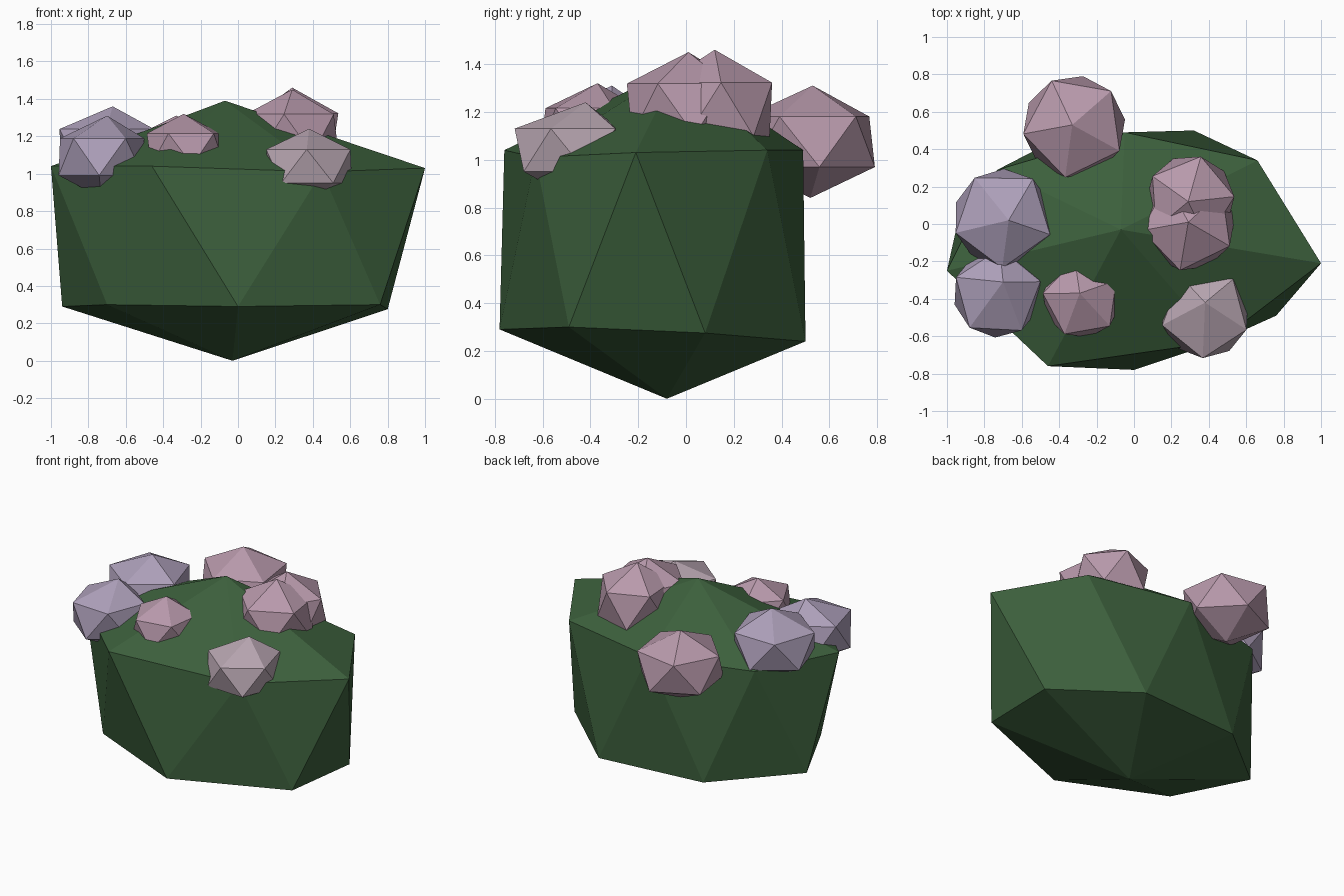
import bpy, bmesh
from math import sin, cos, radians

if "Cube" in bpy.data.objects:
    bpy.data.objects.remove(bpy.data.objects["Cube"])


def material(name, rgb):
    m = bpy.data.materials.new(name)
    m.diffuse_color = (*rgb, 1)
    m.use_nodes = True
    m.node_tree.nodes["Principled BSDF"].inputs["Base Color"].default_value = m.diffuse_color
    return m


def faceted_ball(name, top, upper, lower, bottom, mat):
    """Closed ball: two staggered rings, capped by a point at each end.
    lower[i] sits between upper[i] and upper[i+1], rings run anticlockwise."""
    bm = bmesh.new()
    t, b = bm.verts.new(top), bm.verts.new(bottom)
    u = [bm.verts.new(p) for p in upper]
    w = [bm.verts.new(p) for p in lower]
    n = len(u)
    for i in range(n):
        j = (i + 1) % n
        bm.faces.new((t, u[i], u[j]))
        bm.faces.new((u[i], w[i], u[j]))
        bm.faces.new((w[i], w[j], u[j]))
        bm.faces.new((b, w[j], w[i]))
    bmesh.ops.recalc_face_normals(bm, faces=bm.faces)
    me = bpy.data.meshes.new(name)
    bm.to_mesh(me)
    bm.free()
    me.materials.append(mat)
    bpy.context.collection.objects.link(bpy.data.objects.new(name, me))


def ring(c, r, z, start):
    return [(c[0] + r * cos(radians(start + 72 * k)),
             c[1] + r * sin(radians(start + 72 * k)), z) for k in range(5)]


def bloom(name, c, r, rz, start, apex, mat):
    x, y, z = c
    faceted_ball(name, (*apex, z + rz),
                 ring(c, r * 0.93, z + rz * 0.45, start),
                 ring(c, r * 0.93, z - rz * 0.45, start + 36),
                 (x, y, z - rz), mat)


green = material("leaf_green", (0.045, 0.115, 0.045))
pink = material("bloom_pink", (0.48, 0.32, 0.41))
lilac = material("bloom_lilac", (0.42, 0.35, 0.49))
pale = material("bloom_pale", (0.48, 0.38, 0.44))

# Seven-sided irregular bush
faceted_ball(
    "bush", (-0.07, -0.03, 1.39),
    [(1.0, -0.21, 1.03), (0.66, 0.34, 1.04), (-0.05, 0.49, 1.04),
     (-0.73, 0.29, 1.04), (-1.0, -0.25, 1.04), (-0.46, -0.76, 1.04),
     (0.45, -0.63, 1.01)],
    [(0.80, 0.08, 0.275), (0.32, 0.50, 0.24), (-0.44, 0.44, 0.25),
     (-0.94, 0.02, 0.29), (-0.70, -0.48, 0.30), (0.0, -0.78, 0.29),
     (0.76, -0.49, 0.30)],
    (-0.03, -0.08, 0.0), green)

# Flower clusters: centre, radius, half height, turn, apex, colour
blooms = [
    ("back", (-0.32, 0.52, 1.075), 0.295, 0.235, 44, (-0.33, 0.53), pink),
    ("left", (-0.70, 0.03, 1.14), 0.285, 0.22, 53, (-0.67, 0.02), lilac),
    ("front_left", (-0.73, -0.37, 1.09), 0.255, 0.22, 15, (-0.70, -0.31), lilac),
    ("front", (-0.28, -0.40, 1.13), 0.225, 0.19, 28, (-0.29, -0.37), pink),
    ("top", (0.29, 0.0, 1.21), 0.27, 0.24, 44, (0.29, 0.01), pink),
    ("top_back", (0.30, 0.13, 1.21), 0.255, 0.25, 4, (0.29, 0.12), pink),
    ("front_right", (0.38, -0.48, 1.04), 0.255, 0.20, 51, (0.38, -0.42), pale),
]
for name, c, r, rz, start, apex, mat in blooms:
    bloom("bloom_" + name, c, r, rz, start, apex, mat)
